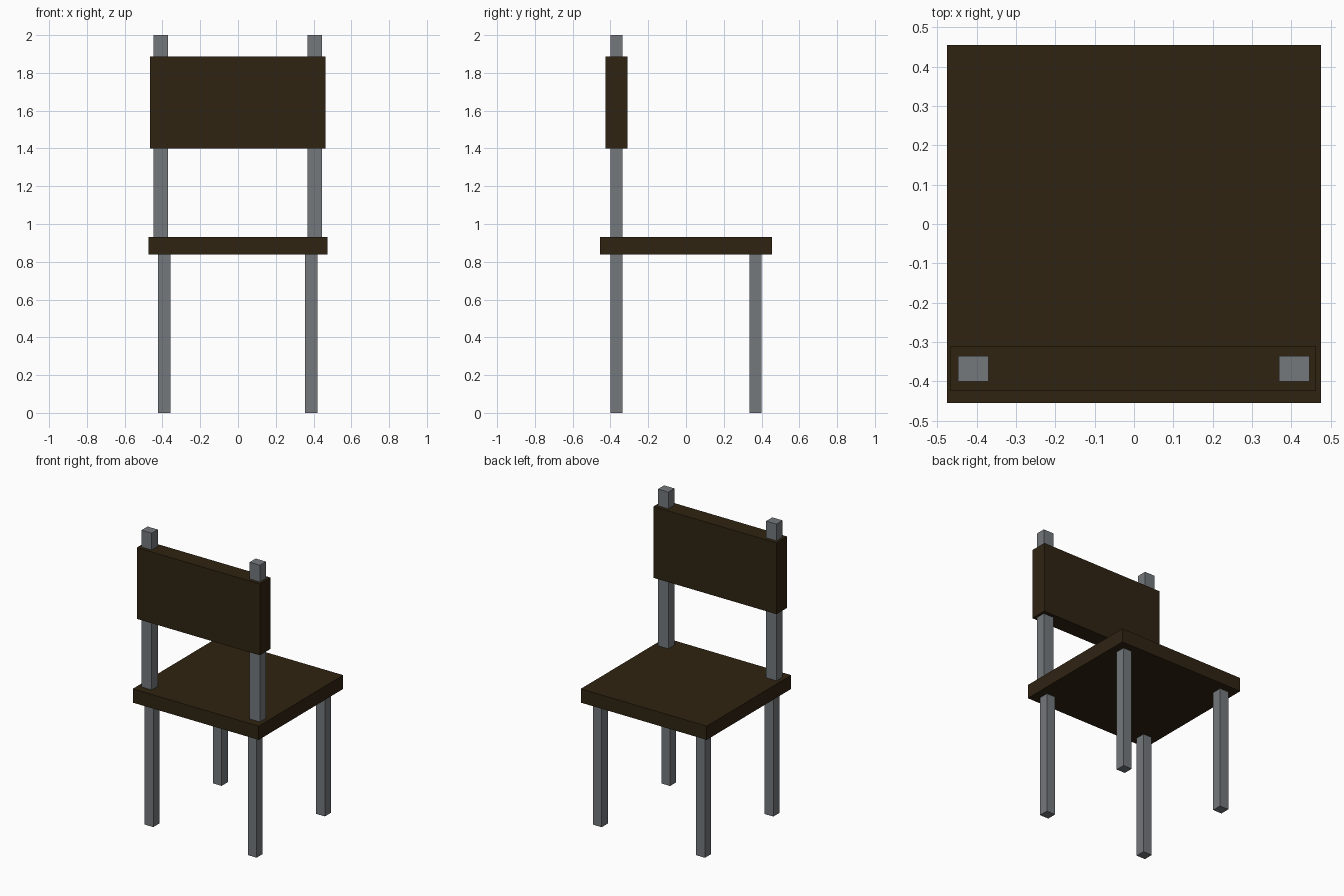
import bpy

if "Cube" in bpy.data.objects:
    bpy.data.objects.remove(bpy.data.objects["Cube"])


def material(name, rgb):
    m = bpy.data.materials.new(name)
    m.diffuse_color = (*rgb, 1.0)
    m.use_nodes = True
    m.node_tree.nodes["Principled BSDF"].inputs["Base Color"].default_value = m.diffuse_color
    return m


wood = material("dark brown wood", (0.029, 0.017, 0.006))
metal = material("grey metal", (0.175, 0.19, 0.2))


def box(name, lo, hi, mat):
    """Axis-aligned box between two corners."""
    bpy.ops.mesh.primitive_cube_add(
        size=1, location=[(a + b) / 2 for a, b in zip(lo, hi)])
    ob = bpy.context.object
    ob.name = name
    ob.scale = [b - a for a, b in zip(lo, hi)]
    bpy.ops.object.transform_apply(location=False, rotation=False, scale=True)
    ob.data.materials.append(mat)
    return ob


# Seat slab and backrest panel
box("seat", (-0.475, -0.455, 0.838), (0.475, 0.455, 0.932), wood)
box("backrest", (-0.466, -0.425, 1.40), (0.463, -0.31, 1.886), wood)

# Four legs under the seat
for side, x in (("left", -0.391), ("right", 0.388)):
    for end, y in (("front", -0.368), ("rear", 0.368)):
        box(f"{end}_{side}_leg", (x - 0.033, y - 0.033, 0.0),
            (x + 0.033, y + 0.033, 0.84), metal)

# Two upright posts running from the seat through the backrest
for side, x in (("left", -0.409), ("right", 0.407)):
    box(f"{side}_back_post", (x - 0.039, -0.401, 0.93),
        (x + 0.039, -0.335, 2.0), metal)
